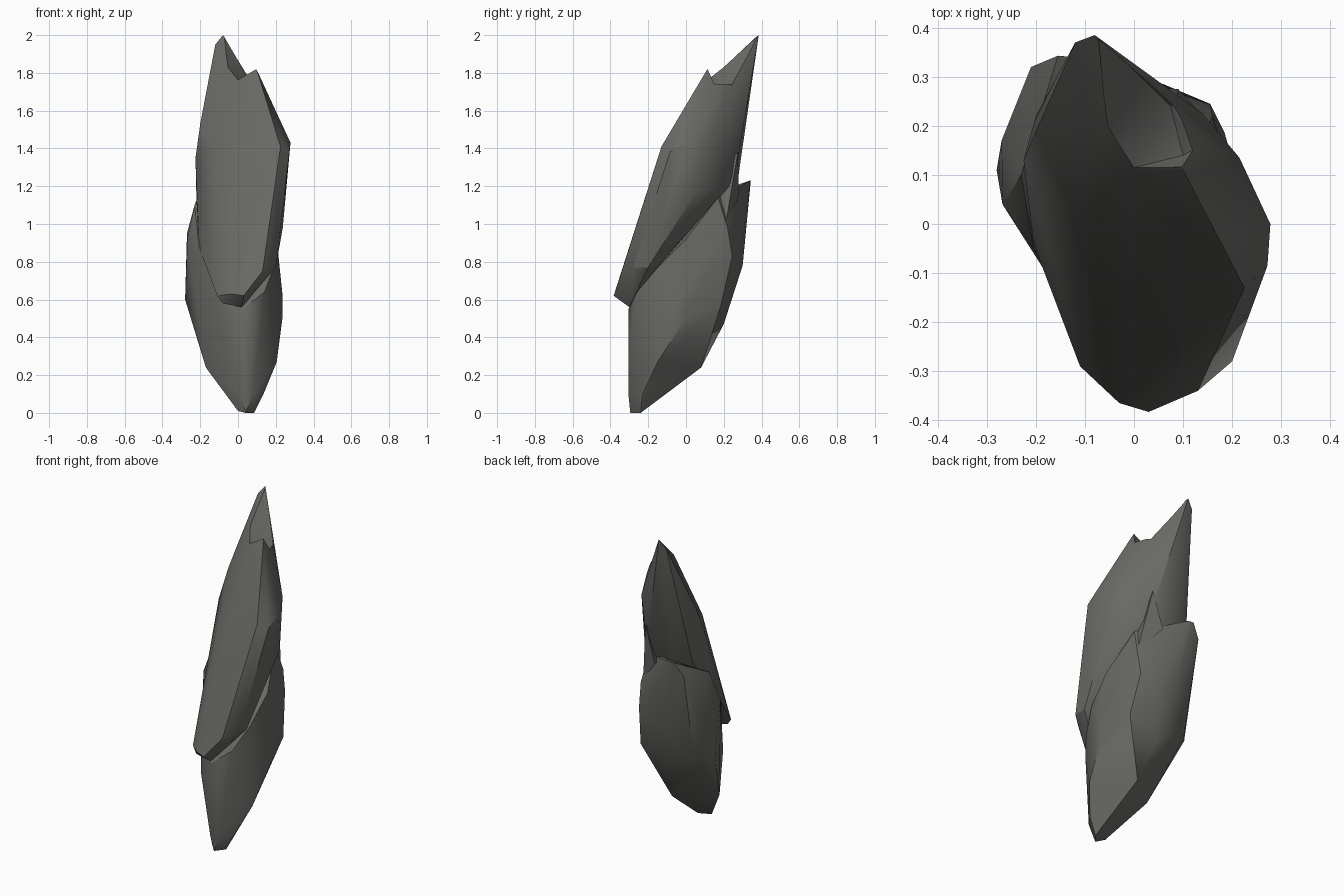
import bpy, bmesh, math

stone = bpy.data.materials.new("dark grey stone")
stone.diffuse_color = (0.14, 0.14, 0.13, 1)


def chiselled(name, points):
    """Convex faceted block wrapped around its corner points."""
    bm = bmesh.new()
    for p in points:
        bm.verts.new(p)
    bmesh.ops.convex_hull(bm, input=bm.verts[:])
    bmesh.ops.delete(bm, geom=[v for v in bm.verts if not v.link_faces], context='VERTS')
    bmesh.ops.dissolve_limit(bm, angle_limit=math.radians(3), verts=bm.verts[:], edges=bm.edges[:])
    bmesh.ops.recalc_face_normals(bm, faces=bm.faces[:])
    me = bpy.data.meshes.new(name)
    bm.to_mesh(me)
    bm.free()
    me.materials.append(stone)
    ob = bpy.data.objects.new(name, me)
    bpy.context.collection.objects.link(ob)
    return ob


def activate(ob):
    bpy.ops.object.select_all(action='DESELECT')
    ob.select_set(True)
    bpy.context.view_layer.objects.active = ob


# Upper shard: leaning slab with the high tip at the back
tips = [(-.08, .385, 2.0), (-.12, .37, 1.95), (.10, .11, 1.815), (0, .112, 1.76), (-.055, .2, 1.83)]
slab_front = [(.225, -.13, 1.41), (-.12, .01, 1.40), (-.06, -.2, .95), (-.11, -.29, .62),
              (-.03, -.365, .63), (.03, -.383, .62), (.13, -.34, .75), (.2, -.28, .77)]
slab_sides = [(-.205, -.04, .87), (-.225, .13, 1.35), (-.2, .19, 1.53), (-.22, .1, 1.13),
              (-.155, .27, 1.75), (.278, 0, 1.43), (.272, -.085, 1.38), (.237, -.13, .98),
              (.248, .06, 1.18), (.215, .135, 1.48), (.165, .15, 1.64)]
slab_back = [(.14, .225, 1.45), (.05, .29, 1.6), (-.12, .29, 1.45), (-.1, .27, 1.2),
             (-.2, .22, 1.2), (.1, .25, 1.2), (-.08, -.3, .58), (.02, -.3, .56),
             (-.02, -.2, .6), (.2, -.2, .77)]
upper = chiselled("upper_shard", tips + slab_front + slab_sides + slab_back)

# Chipped notch between the two tips
cutter = chiselled("notch_cutter", [(-.075, .387, 2.0), (-.055, .2, 1.832), (0, .115, 1.762),
                                    (.1, .122, 1.81), (.075, .24, 1.73), (.1, .14, 1.72),
                                    (.22, .2, 1.85), (.1, .05, 2.1), (.2, .4, 2.1)])
cutter.hide_render = True
mod = upper.modifiers.new("notch", 'BOOLEAN')
mod.operation = 'DIFFERENCE'
mod.solver = 'EXACT'
mod.object = cutter
activate(upper)
bpy.ops.object.modifier_apply(modifier=mod.name)
bpy.data.objects.remove(cutter)

# Lower shard: rounder block behind, tapering to the foot
foot = [(.04, -.295, 0), (0, -.255, .01), (.085, -.24, 0), (.08, -.305, .1), (.02, -.305, .1),
        (.135, -.23, .1), (.205, -.15, .27), (.07, -.305, .38), (-.17, -.09, .24), (.04, .08, .24)]
belly = [(0, .2, .47), (.185, .185, .57), (.235, 0, .5), (.235, -.03, .63), (-.28, .11, .6),
         (-.09, -.24, .44), (.025, -.305, .55), (-.05, .3, .78), (.06, .285, .8), (-.2, .2, .55),
         (.155, -.245, .48), (.14, -.26, .64)]
shoulder = [(-.268, .04, .92), (-.205, -.05, .87), (-.27, .17, .95), (-.23, .1, 1.1),
            (-.21, .32, 1.15), (-.155, .343, 1.23), (-.12, .34, 1.23), (.19, -.15, .77),
            (.205, 0, .92), (.14, .17, 1.14), (.16, .22, .98), (.155, .245, .83),
            (-.05, .28, 1.21)]
lower = chiselled("lower_shard", foot + belly + shoulder)

# Thin splinter rising from the lower block against the back of the slab
splinter = chiselled("back_splinter", [(.09, .275, 1.38), (.13, .17, 1.1), (.15, .21, 1.0),
                                       (.02, .28, 1.15), (.04, .2, 1.15), (.08, .2, 1.3)])

# Soft facets with crisp ridges
for ob in (upper, lower, splinter):
    activate(ob)
    bpy.ops.object.shade_smooth_by_angle(angle=math.radians(30))
